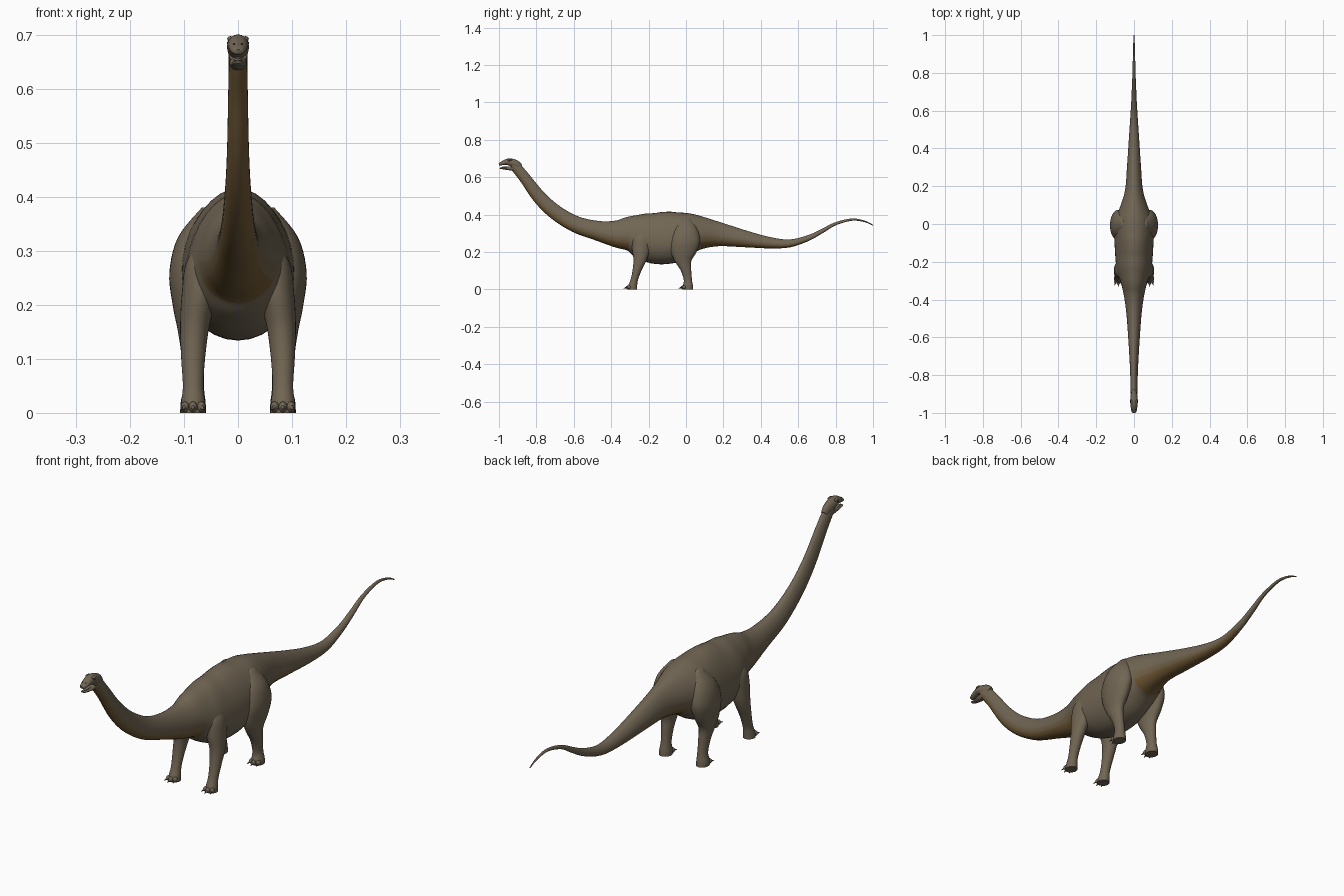
import bpy
import bmesh
import math
from mathutils import Vector

cube = bpy.data.objects.get("Cube")
if cube:
    bpy.data.objects.remove(cube, do_unlink=True)


def material(name, r, g, b):
    mat = bpy.data.materials.new(name)
    mat.use_nodes = True
    mat.diffuse_color = (r, g, b, 1)
    shader = mat.node_tree.nodes["Principled BSDF"]
    shader.inputs["Base Color"].default_value = (r, g, b, 1)
    shader.inputs["Roughness"].default_value = 0.8
    return mat


HIDE = material("grey brown hide", 0.165, 0.132, 0.088)
BLEND = material("olive brown flank", 0.165, 0.118, 0.062)
BELLY = material("ochre underside", 0.165, 0.1, 0.035)
CLAW = material("claw grey", 0.15, 0.125, 0.095)
MOUTH = material("mouth grey", 0.2, 0.16, 0.13)
DARK = material("dark eye", 0.02, 0.016, 0.012)


def finish(bm, name, mats, angle=60):
    """Turn a bmesh into a smooth shaded object."""
    bmesh.ops.recalc_face_normals(bm, faces=bm.faces)
    mesh = bpy.data.meshes.new(name)
    bm.to_mesh(mesh)
    bm.free()
    for mat in mats:
        mesh.materials.append(mat)
    obj = bpy.data.objects.new(name, mesh)
    bpy.context.collection.objects.link(obj)
    bpy.ops.object.select_all(action="DESELECT")
    obj.select_set(True)
    bpy.context.view_layer.objects.active = obj
    bpy.ops.object.shade_smooth_by_angle(angle=math.radians(angle))
    return obj


def smooth_path(rows, steps):
    """Catmull-Rom interpolation through rows of section values."""
    rows = [Vector(r) for r in rows]
    out = []
    for i in range(len(rows) - 1):
        b, c = rows[i], rows[i + 1]
        a = rows[max(i - 1, 0)]
        d = rows[min(i + 2, len(rows) - 1)]
        for k in range(steps):
            t = k / steps
            out.append(b + (c - a) * (t / 2)
                       + (a * 2 - b * 5 + c * 4 - d) * (t * t / 2)
                       + (b * 3 - a - c * 3 + d) * (t ** 3 / 2))
    return out + [rows[-1]]


def loft(name, rings, mats, paint=None):
    """Skin rings given as (centre, side axis, up axis, egg factor)."""
    bm = bmesh.new()
    sides = 32
    loops = []
    for centre, u, v, egg in rings:
        loop = []
        for j in range(sides):
            a = math.tau * j / sides
            width = math.cos(a) * (1 - egg * math.sin(a))
            loop.append(bm.verts.new(centre + u * width + v * math.sin(a)))
        loops.append(loop)
    for i in range(len(loops) - 1):
        for j in range(sides):
            k = (j + 1) % sides
            face = bm.faces.new((loops[i][j], loops[i][k],
                                 loops[i + 1][k], loops[i + 1][j]))
            if paint:
                low = math.sin(math.tau * (j + 0.5) / sides)
                face.material_index = paint(rings[i][0].y, low)
    bm.faces.new(loops[0])
    bm.faces.new(loops[-1])
    return finish(bm, name, mats)


def spine_loft(name, rows, mats, egg=0.0, paint=None):
    """Rows of (y, z, half height, half width), sections square to the path."""
    pts = smooth_path(rows, 5)
    rings = []
    for i, (y, z, h, w) in enumerate(pts):
        before, after = pts[max(i - 1, 0)], pts[min(i + 1, len(pts) - 1)]
        run = Vector((after[0] - before[0], after[1] - before[1])).normalized()
        up = Vector((0, -run.y, run.x))
        rings.append((Vector((0, y, z)), Vector((w, 0, 0)), up * h, egg))
    return loft(name, rings, mats, paint)


def limb_loft(name, rows, side):
    """Rows of (x, y, z, half width, half depth), level sections."""
    rings = [(Vector((side * x, y, z)), Vector((rx, 0, 0)), Vector((0, ry, 0)), 0)
             for x, y, z, rx, ry in smooth_path(rows, 5)]
    return loft(name, rings, [HIDE])


def ellipsoid(name, centre, size, mat):
    bm = bmesh.new()
    bmesh.ops.create_uvsphere(bm, u_segments=16, v_segments=10, radius=1)
    bmesh.ops.scale(bm, vec=size, verts=bm.verts)
    bmesh.ops.translate(bm, vec=centre, verts=bm.verts)
    return finish(bm, name, [mat])


def underside(y, low):
    """Ochre below the neck and the tail, olive along its border."""
    if not (y < -0.31 or 0.07 < y < 0.62):
        return 0
    return 2 if low < -0.5 else 1 if low < -0.2 else 0


# Neck, trunk and tail in one skin
spine_loft("body", [
    (-0.925, 0.667, 0.022, 0.017), (-0.9, 0.642, 0.028, 0.017),
    (-0.86, 0.593, 0.03, 0.018), (-0.785, 0.494, 0.036, 0.02),
    (-0.7, 0.414, 0.04, 0.024), (-0.59, 0.348, 0.044, 0.031),
    (-0.47, 0.313, 0.053, 0.04), (-0.372, 0.297, 0.073, 0.054),
    (-0.3, 0.297, 0.095, 0.072), (-0.24, 0.287, 0.12, 0.09),
    (-0.155, 0.273, 0.138, 0.099), (-0.06, 0.281, 0.136, 0.103),
    (0.02, 0.298, 0.112, 0.1), (0.083, 0.302, 0.088, 0.076),
    (0.18, 0.294, 0.064, 0.047), (0.315, 0.27, 0.045, 0.036),
    (0.45, 0.249, 0.03, 0.027), (0.555, 0.246, 0.021, 0.02),
    (0.655, 0.275, 0.015, 0.014), (0.73, 0.313, 0.011, 0.011),
    (0.8, 0.351, 0.008, 0.008), (0.888, 0.373, 0.006, 0.006),
    (0.957, 0.363, 0.004, 0.004), (1.0, 0.343, 0.002, 0.002),
], [HIDE, BLEND, BELLY], egg=0.16, paint=underside)

# Head with an open mouth
spine_loft("skull", [
    (-0.885, 0.652, 0.016, 0.012), (-0.905, 0.667, 0.021, 0.017),
    (-0.932, 0.678, 0.021, 0.02), (-0.955, 0.682, 0.017, 0.019),
    (-0.98, 0.675, 0.011, 0.016), (-0.994, 0.67, 0.008, 0.012),
    (-1.0, 0.668, 0.005, 0.008)], [HIDE], egg=-0.1)
spine_loft("lower_jaw", [
    (-0.9, 0.648, 0.018, 0.015), (-0.935, 0.647, 0.012, 0.016),
    (-0.968, 0.646, 0.006, 0.013), (-0.99, 0.648, 0.004, 0.01),
    (-0.996, 0.649, 0.002, 0.006)], [HIDE])
ellipsoid("tongue", (0, -0.965, 0.653), (0.008, 0.022, 0.004), MOUTH)

FRONT_LEG = [
    (0.05, -0.235, 0.33, 0.012, 0.02), (0.064, -0.237, 0.28, 0.031, 0.045),
    (0.071, -0.24, 0.22, 0.033, 0.048), (0.08, -0.245, 0.16, 0.027, 0.036),
    (0.083, -0.262, 0.1, 0.022, 0.024), (0.083, -0.277, 0.05, 0.019, 0.02),
    (0.083, -0.285, 0.02, 0.022, 0.024), (0.083, -0.287, 0, 0.023, 0.025)]
HIND_LEG = [
    (0.055, 0, 0.38, 0.012, 0.02), (0.071, -0.002, 0.325, 0.04, 0.062),
    (0.083, -0.005, 0.26, 0.044, 0.08), (0.086, -0.012, 0.2, 0.035, 0.068),
    (0.085, -0.016, 0.15, 0.026, 0.044), (0.083, 0.0, 0.1, 0.021, 0.028),
    (0.082, 0.01, 0.05, 0.019, 0.022), (0.083, 0.01, 0.02, 0.023, 0.027),
    (0.083, 0.01, 0, 0.024, 0.028)]


def claw(name, base, side_lean):
    """A short cone pointing forward and down."""
    direction = Vector((side_lean, -1, -0.35)).normalized()
    bm = bmesh.new()
    bmesh.ops.create_cone(bm, cap_ends=True, segments=10, radius1=0.005,
                          radius2=0.0008, depth=0.018)
    turn = direction.to_track_quat("Z", "Y").to_matrix()
    bmesh.ops.rotate(bm, matrix=turn, verts=bm.verts)
    bmesh.ops.translate(bm, vec=base + direction * 0.007, verts=bm.verts)
    finish(bm, name, [CLAW])


# Legs, toes, eyes and nostrils on both sides
for side, word in ((1, "left"), (-1, "right")):
    for part, rows in (("front", FRONT_LEG), ("hind", HIND_LEG)):
        limb_loft(f"{word}_{part}_leg", rows, side)
        x, y, _, rx, ry = rows[-1]
        for n in (-1, 0, 1):
            toe = Vector((side * x + n * rx * 0.65,
                          y - ry * (0.95 - 0.25 * abs(n)), 0.011))
            ellipsoid(f"{word}_{part}_toe", toe, (0.008, 0.011, 0.01), HIDE)
            claw(f"{word}_{part}_claw", toe + Vector((0, -0.007, 0)), n * 0.4)
    ellipsoid(f"{word}_brow", (side * 0.014, -0.943, 0.692),
              (0.006, 0.013, 0.005), HIDE)
    ellipsoid(f"{word}_eye", (side * 0.0175, -0.945, 0.684),
              (0.003, 0.004, 0.004), DARK)
    ellipsoid(f"{word}_nostril", (side * 0.007, -0.984, 0.682),
              (0.0025, 0.004, 0.002), DARK)
